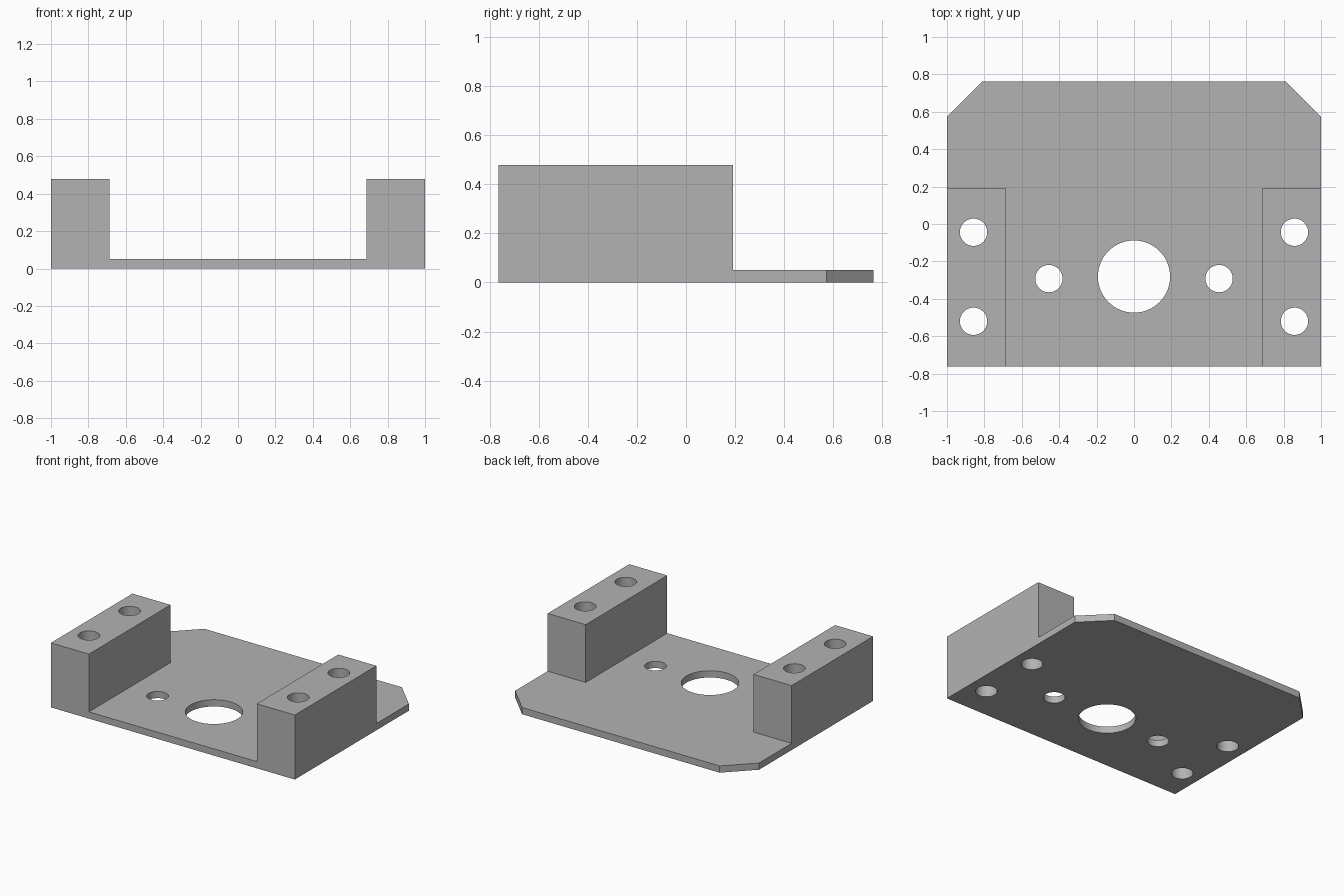
import bpy
import bmesh
import math
from mathutils import Matrix

cube = bpy.data.objects.get("Cube")
if cube:
    bpy.data.objects.remove(cube, do_unlink=True)

HALF_X, HALF_Y = 1.0, 0.763
PAD_X, PAD_Y = 0.688, 0.192      # inner side and rear end of the raised blocks
CHAMFER = 0.19
PLATE_H, BLOCK_H = 0.05, 0.478
HOLE_R, BORE_R = 0.073, 0.193

grey = bpy.data.materials.new("plain grey")
grey.use_nodes = True
colour = (0.45, 0.45, 0.45, 1)
grey.diffuse_color = colour
grey.node_tree.nodes["Principled BSDF"].inputs["Base Color"].default_value = colour


def link(bm, name):
    mesh = bpy.data.meshes.new(name)
    bm.to_mesh(mesh)
    bm.free()
    mesh.materials.append(grey)
    obj = bpy.data.objects.new(name, mesh)
    bpy.context.collection.objects.link(obj)
    return obj


def raise_faces(bm, faces, height):
    out = bmesh.ops.extrude_face_region(bm, geom=faces)["geom"]
    verts = [g for g in out if isinstance(g, bmesh.types.BMVert)]
    bmesh.ops.translate(bm, verts=verts, vec=(0, 0, height))
    return [g for g in out if isinstance(g, bmesh.types.BMFace)]


# Footprint: chamfered plate with the two block areas marked out
bm = bmesh.new()
half = [(PAD_X, -HALF_Y), (PAD_X, PAD_Y), (HALF_X, PAD_Y),
        (HALF_X, HALF_Y - CHAMFER), (HALF_X - CHAMFER, HALF_Y)]
right = [bm.verts.new((-x, y, 0)) for x, y in half]
left = [bm.verts.new((x, y, 0)) for x, y in half]
bm.faces.new(left + right[::-1])
for side, verts in ((1, left), (-1, right)):
    corner = bm.verts.new((side * HALF_X, -HALF_Y, 0))
    bm.faces.new([verts[0], corner, verts[2], verts[1]])

# Plate thickness, then the two blocks raised from it
tops = raise_faces(bm, bm.faces[:], PLATE_H)
pads = [f for f in tops if abs(f.calc_center_median().x) > PAD_X]
raise_faces(bm, pads, BLOCK_H - PLATE_H)
# Remove buried leftovers and merge coplanar panels
buried = [f for f in bm.faces if any(len(e.link_faces) > 2 for e in f.edges)
          and 0 < f.calc_center_median().z < BLOCK_H
          and abs(f.normal.z) > 0.9 and abs(f.calc_center_median().x) > PAD_X]
bmesh.ops.delete(bm, geom=buried, context="FACES")
bmesh.ops.recalc_face_normals(bm, faces=bm.faces[:])
bmesh.ops.dissolve_limit(bm, angle_limit=0.01, verts=bm.verts[:], edges=bm.edges[:])
bracket = link(bm, "mounting_bracket")

# Drills for the centre bore, plate holes and block holes
bm = bmesh.new()
holes = [(0, -0.281, BORE_R)]
for side in (-1, 1):
    holes += [(side * 0.455, -0.292, HOLE_R),
              (side * 0.858, -0.044, HOLE_R),
              (side * 0.858, -0.52, HOLE_R)]
for x, y, r in holes:
    bmesh.ops.create_cone(bm, cap_ends=True, segments=64, radius1=r, radius2=r,
                          depth=2, matrix=Matrix.Translation((x, y, 0)))
drills = link(bm, "hole_drills")
drills.hide_render = True

cut = bracket.modifiers.new("holes", "BOOLEAN")
cut.operation = "DIFFERENCE"
cut.solver = "EXACT"
cut.object = drills
bpy.ops.object.select_all(action="DESELECT")
bpy.context.view_layer.objects.active = bracket
bracket.select_set(True)
bpy.ops.object.modifier_apply(modifier=cut.name)
bpy.data.objects.remove(drills, do_unlink=True)
bpy.ops.object.shade_smooth_by_angle(angle=math.radians(30))
